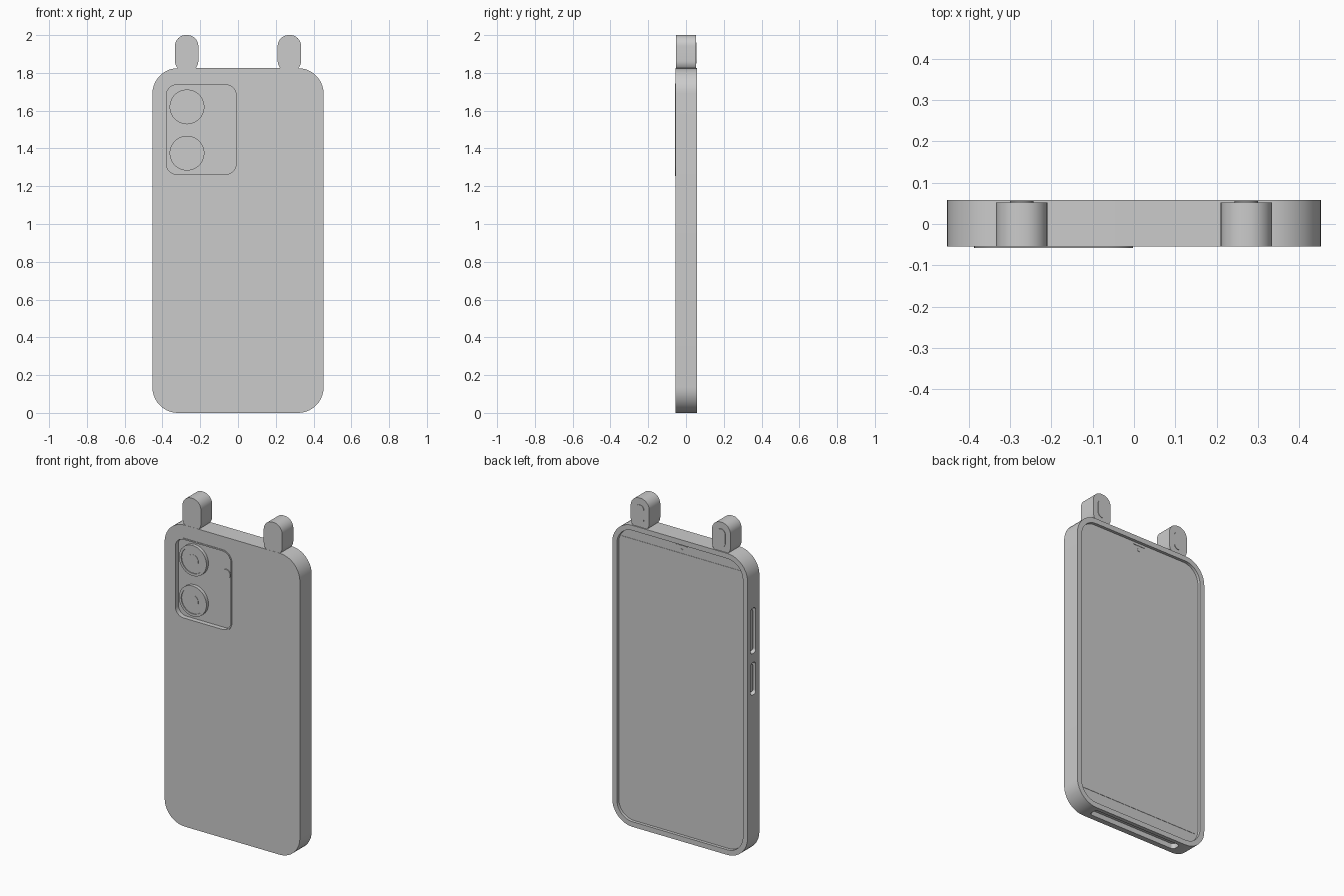
import bpy, bmesh, math

if "Cube" in bpy.data.objects:
    bpy.data.objects.remove(bpy.data.objects["Cube"])

def prism(name, u, v, r, w, axis='Y', seg=10):
    """Rounded rectangle spanning u and v, extruded over w along an axis."""
    pts = []
    corners = [(u[1] - r, v[1] - r, 0), (u[0] + r, v[1] - r, 90),
               (u[0] + r, v[0] + r, 180), (u[1] - r, v[0] + r, 270)]
    for cu, cv, a in corners:
        for i in range(seg + 1):
            t = math.radians(a + 90 * i / seg)
            pts.append((cu + r * math.cos(t), cv + r * math.sin(t)))
    place = {'X': lambda a, b, c: (c, a, b),
             'Y': lambda a, b, c: (a, c, b),
             'Z': lambda a, b, c: (a, b, c)}[axis]
    bm = bmesh.new()
    rings = [[bm.verts.new(place(a, b, c)) for a, b in pts] for c in w]
    n = len(pts)
    for ring in rings:
        bm.faces.new(ring)
    for i in range(n):
        j = (i + 1) % n
        bm.faces.new((rings[0][i], rings[0][j], rings[1][j], rings[1][i]))
    bmesh.ops.remove_doubles(bm, verts=bm.verts, dist=1e-6)
    bmesh.ops.recalc_face_normals(bm, faces=bm.faces)
    me = bpy.data.meshes.new(name)
    bm.to_mesh(me)
    bm.free()
    ob = bpy.data.objects.new(name, me)
    bpy.context.collection.objects.link(ob)
    return ob

def disc(name, x, z, r, y):
    return prism(name, (x - r, x + r), (z - r, z + r), r, y, 'Y', 12)

def cut(target, cutter):
    cutter.hide_render = True
    mod = target.modifiers.new("cut", 'BOOLEAN')
    mod.operation, mod.solver, mod.object = 'DIFFERENCE', 'EXACT', cutter
    bpy.context.view_layer.objects.active = target
    bpy.ops.object.modifier_apply(modifier=mod.name)
    bpy.data.objects.remove(cutter)

BACK, FRONT = -0.055, 0.0585
CAM_X, CAM_Z = (-0.387, -0.002), (1.255, 1.745)

# Protective case, hollowed from the screen side
case = prism("case", (-0.453, 0.453), (0, 1.825), 0.135, (BACK, FRONT))
cut(case, prism("cavity", (-0.422, 0.422), (0.031, 1.794), 0.104, (-0.03, 0.1)))
cut(case, prism("camera_hole", (-0.379, -0.01), (1.263, 1.737), 0.055, (-0.1, 0)))
cut(case, prism("port_hole", (-0.30, 0.30), (-0.022, 0.034), 0.02, (-0.1, 0.06), 'Z'))

# Raised lip around the camera opening
lip = prism("camera_lip", CAM_X, CAM_Z, 0.063, (-0.0585, -0.05))
cut(lip, prism("lip_hole", (-0.379, -0.01), (1.263, 1.737), 0.055, (-0.1, 0)))

# Side openings with the buttons inside
for i, (z0, z1) in enumerate([(1.235, 1.51), (0.985, 1.18)]):
    cut(case, prism("button_hole", (-0.02, 0.03), (z0, z1), 0.02, (-0.5, -0.41), 'X'))
    prism(f"side_button_{i}", (-0.01, 0.02), (z0 + 0.015, z1 - 0.015), 0.012,
          (-0.441, -0.41), 'X')

# Phone body and display
phone = prism("phone_body", (-0.421, 0.421), (0.032, 1.793), 0.103, (-0.028, 0.042))
cut(phone, prism("charging_port", (-0.06, 0.06), (-0.008, 0.02), 0.013, (0, 0.06), 'Z'))
for s in (-1, 1):
    for k in range(4):
        x = s * (0.12 + 0.035 * k)
        cut(phone, prism("speaker_hole", (x - 0.01, x + 0.01), (-0.004, 0.016),
                         0.0099, (0, 0.05), 'Z', 4))
prism("display", (-0.405, 0.405), (0.105, 1.735), 0.004, (0.03, 0.044), seg=2)
disc("selfie_camera", 0, 1.752, 0.011, (0.04, 0.0445))
prism("earpiece", (-0.04, 0.04), (1.776, 1.784), 0.0039, (0.04, 0.0445), seg=4)

# Rear camera lenses and flash
for i, z in enumerate((1.62, 1.375)):
    ring = disc(f"lens_ring_{i}", -0.27, z, 0.092, (-0.048, -0.02))
    cut(ring, disc("ring_hole", -0.27, z, 0.077, (-0.1, -0.043)))
    disc(f"lens_glass_{i}", -0.27, z, 0.035, (-0.0445, -0.03))
disc("flash", -0.057, 1.59, 0.028, (-0.034, -0.02))

# Two ear tabs on top with a shallow inner pad
for side, x in (("left", -0.272), ("right", 0.272)):
    prism(f"ear_{side}", (x - 0.062, x + 0.062), (1.805, 2.0), 0.058, (-0.054, 0.052))
    prism(f"ear_pad_{side}", (x - 0.028, x + 0.028), (1.85, 1.96), 0.027, (0.04, 0.0555))

# Smooth the rounded corners, keep edges sharp
bpy.ops.object.select_all(action='DESELECT')
for ob in bpy.context.scene.objects:
    ob.select_set(True)
    bpy.context.view_layer.objects.active = ob
bpy.ops.object.shade_smooth_by_angle(angle=math.radians(30))
